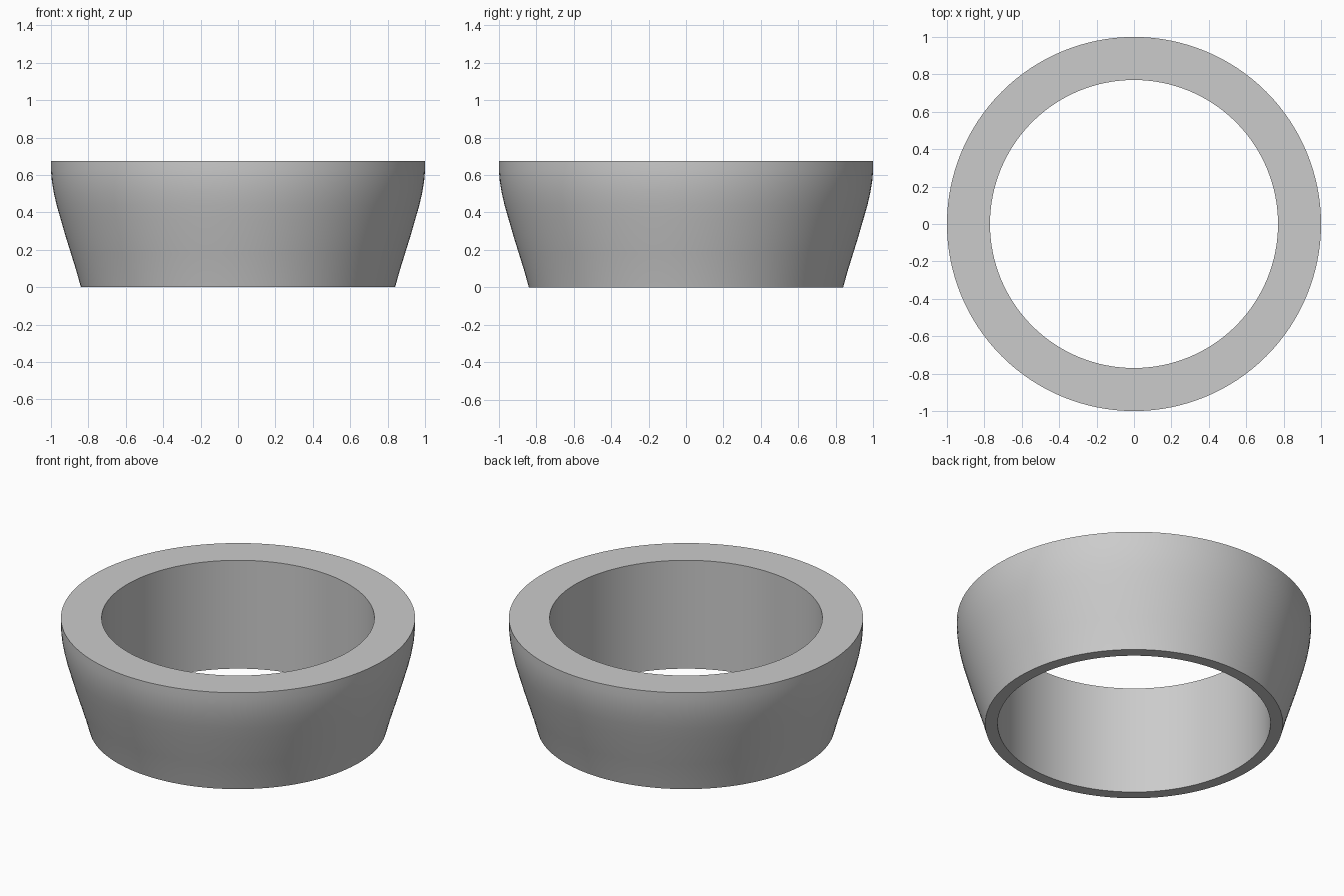
import bpy
import bmesh
from math import radians, tau
from mathutils import Matrix, Vector

cube = bpy.data.objects.get("Cube")
if cube:
    bpy.data.objects.remove(cube, do_unlink=True)

SEGMENTS = 128
HEIGHT = 0.675
BORE = 0.77

# Plain grey material
grey = bpy.data.materials.new("light_grey")
grey.use_nodes = True
colour = (0.6, 0.6, 0.6, 1)
grey.diffuse_color = colour
grey.node_tree.nodes["Principled BSDF"].inputs["Base Color"].default_value = colour

# Closed cross-section: straight bore, flat rims and flared outer wall
outer = [(0.84, 0), (0.865, 0.09), (0.893, 0.18), (0.921, 0.27), (0.947, 0.36),
         (0.97, 0.44), (0.985, 0.505), (0.995, 0.565), (1, 0.625), (1, HEIGHT)]
section = [(BORE, 0), *outer, (BORE, HEIGHT)]

# Revolve the section around z
bm = bmesh.new()
rings = []
for i in range(SEGMENTS):
    turn = Matrix.Rotation(tau * i / SEGMENTS, 3, "Z")
    rings.append([bm.verts.new(turn @ Vector((r, 0, z))) for r, z in section])
for i, ring in enumerate(rings):
    following = rings[(i + 1) % SEGMENTS]
    for j in range(len(section)):
        k = (j + 1) % len(section)
        bm.faces.new((ring[j], following[j], following[k], ring[k]))
bmesh.ops.recalc_face_normals(bm, faces=bm.faces)

mesh = bpy.data.meshes.new("flared_ring")
bm.to_mesh(mesh)
bm.free()
mesh.materials.append(grey)
ring_object = bpy.data.objects.new("flared_ring", mesh)
bpy.context.collection.objects.link(ring_object)

# Smooth walls with crisp rim edges
bpy.ops.object.select_all(action="DESELECT")
ring_object.select_set(True)
bpy.context.view_layer.objects.active = ring_object
bpy.ops.object.shade_smooth_by_angle(angle=radians(30))
